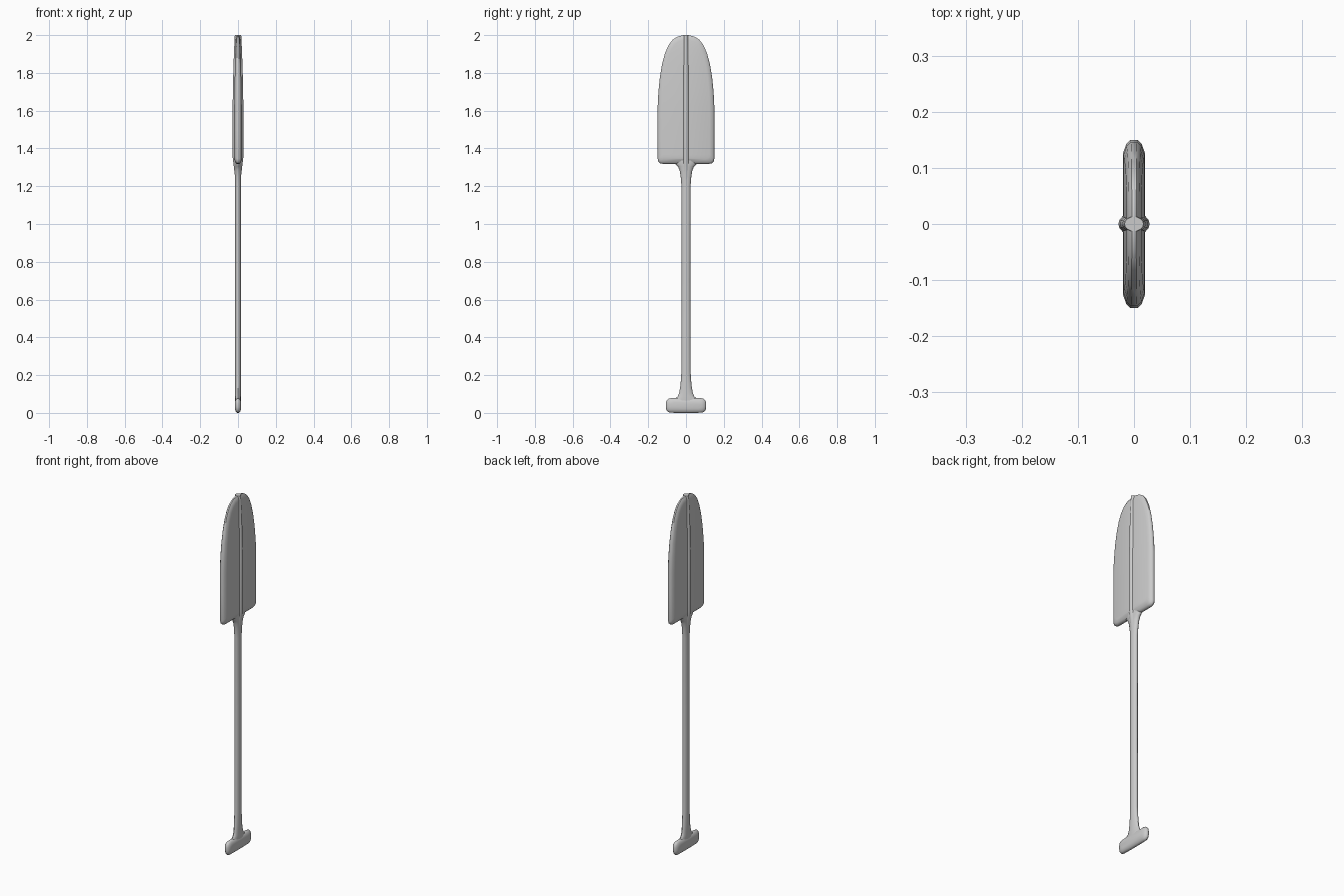
import bpy, bmesh, math

if "Cube" in bpy.data.objects:
    bpy.data.objects.remove(bpy.data.objects["Cube"])


def finish(name, bm, angle=40):
    bmesh.ops.recalc_face_normals(bm, faces=bm.faces)
    me = bpy.data.meshes.new(name)
    bm.to_mesh(me)
    bm.free()
    ob = bpy.data.objects.new(name, me)
    bpy.context.collection.objects.link(ob)
    bpy.ops.object.select_all(action='DESELECT')
    bpy.context.view_layer.objects.active = ob
    ob.select_set(True)
    bpy.ops.object.shade_smooth_by_angle(angle=math.radians(angle))
    return ob


def bridge(bm, a, b):
    n = len(a)
    for i in range(n):
        bm.faces.new((a[i], a[(i + 1) % n], b[(i + 1) % n], b[i]))


def loft(name, rows, n=16):
    """Stack of elliptical sections: (z, half width y, half depth x)."""
    bm = bmesh.new()
    rings = [[bm.verts.new((rx * math.cos(k * math.tau / n),
                            ry * math.sin(k * math.tau / n), z))
              for k in range(n)] for z, ry, rx in rows]
    for a, b in zip(rings, rings[1:]):
        bridge(bm, a, b)
    bm.faces.new(rings[0])
    bm.faces.new(rings[-1])
    return finish(name, bm)


def plate(name, half, edge, taper=lambda z: 1):
    """Round-edged slab from a half outline (y, z); edge = (inset, half depth)."""
    outline = half + [(-y, z) for y, z in reversed(half)]
    zs = [z for y, z in half]
    cz, hz = (min(zs) + max(zs)) / 2, (max(zs) - min(zs)) / 2
    hy = max(y for y, z in half)
    steps = [(d, -x) for d, x in reversed(edge)] + edge
    bm = bmesh.new()
    rings = []
    for d, x in steps:
        rings.append([bm.verts.new((x * taper(z), y * (1 - d / hy),
                                    cz + (z - cz) * (1 - d / hz)))
                      for y, z in outline])
    for a, b in zip(rings, rings[1:]):
        bridge(bm, a, b)
    n = len(outline)
    for r in (rings[0], rings[-1]):
        for i in range(len(half) - 1):
            bm.faces.new((r[i], r[i + 1], r[n - 2 - i], r[n - 1 - i]))
    return finish(name, bm, 50)


# Blade
blade_half = [(0.03, 1.318), (0.12, 1.318), (0.137, 1.321), (0.147, 1.33),
              (0.15, 1.345), (0.15, 1.5), (0.15, 1.62), (0.146, 1.70),
              (0.138, 1.78), (0.126, 1.85), (0.111, 1.905), (0.092, 1.948),
              (0.07, 1.976), (0.045, 1.992), (0.015, 1.999)]
plate("blade", blade_half, [(0, 0.006), (0.008, 0.014), (0.025, 0.02)],
      lambda z: 1 - 0.35 * max(0, (z - 1.65) / 0.35))

# Central ridge of the blade
loft("blade_ridge", [(1.15, 0.016, 0.012), (1.26, 0.019, 0.017),
                     (1.31, 0.02, 0.023), (1.35, 0.02, 0.028),
                     (1.65, 0.019, 0.028), (1.8, 0.017, 0.025),
                     (1.92, 0.015, 0.021), (2.0, 0.013, 0.017)])

# Shaft, flared into grip and blade
loft("shaft", [(0.04, 0.06, 0.014), (0.078, 0.055, 0.015), (0.088, 0.043, 0.015),
               (0.11, 0.035, 0.015), (0.15, 0.029, 0.015), (0.22, 0.024, 0.015),
               (0.7, 0.023, 0.015), (1.2, 0.024, 0.015), (1.25, 0.028, 0.016),
               (1.285, 0.034, 0.018), (1.305, 0.043, 0.019), (1.317, 0.055, 0.02),
               (1.34, 0.06, 0.019)])

# Cross grip
grip_half = [(0.03, 0.0), (0.08, 0.001), (0.095, 0.005), (0.104, 0.016),
             (0.107, 0.03), (0.107, 0.05), (0.104, 0.064), (0.095, 0.074),
             (0.08, 0.078), (0.03, 0.079)]
plate("grip", grip_half, [(0, 0.004), (0.006, 0.011), (0.016, 0.015), (0.025, 0.017)])
